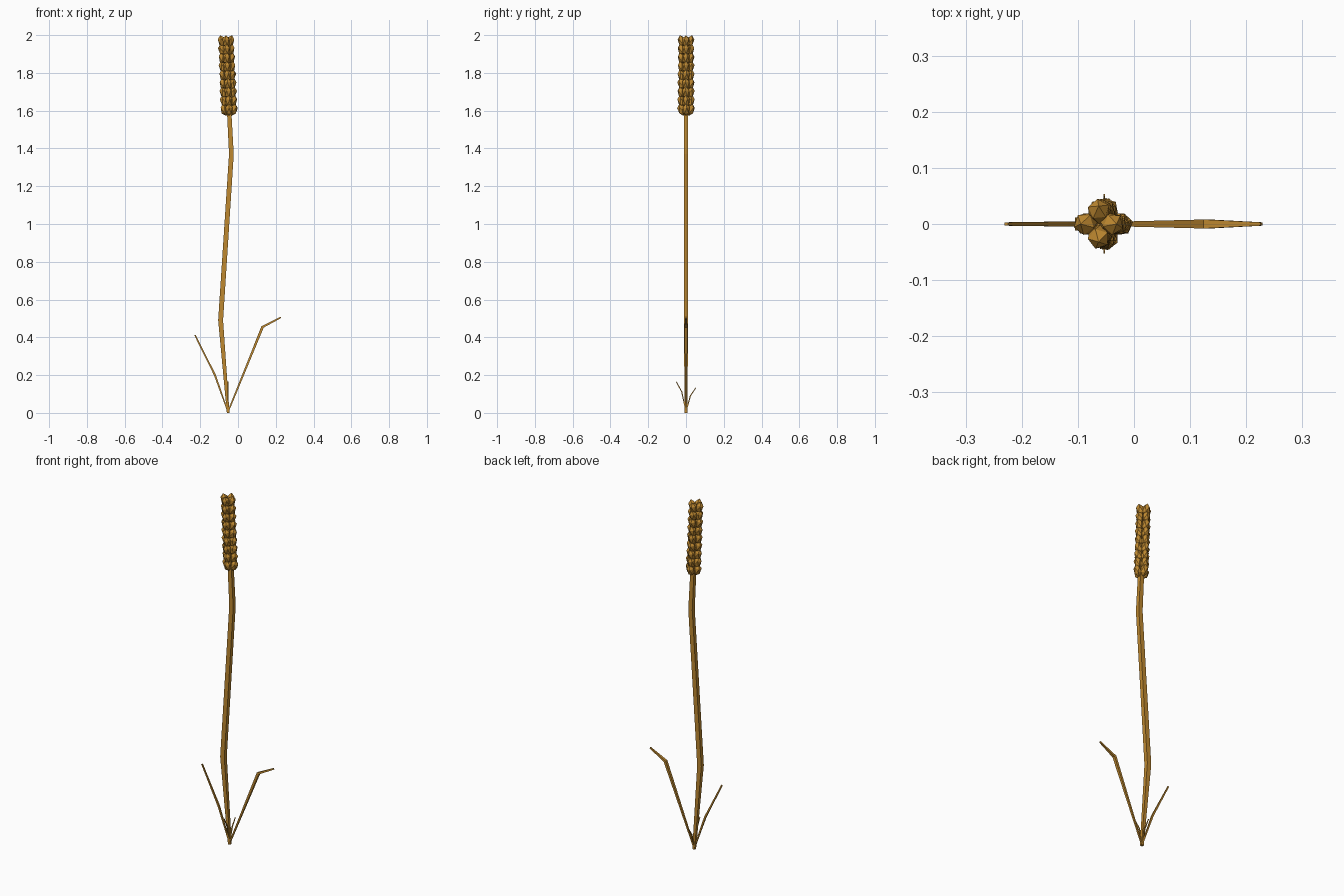
import bpy, bmesh, math, random
from mathutils import Vector, Matrix

if "Cube" in bpy.data.objects:
    bpy.data.objects.remove(bpy.data.objects["Cube"])

random.seed(4)
straw = bpy.data.materials.new("golden straw")
straw.diffuse_color = (0.52, 0.25, 0.03, 1)
straw.use_nodes = True
straw.node_tree.nodes["Principled BSDF"].inputs["Base Color"].default_value = straw.diffuse_color


def finish(bm, name):
    bmesh.ops.recalc_face_normals(bm, faces=bm.faces[:])
    me = bpy.data.meshes.new(name)
    bm.to_mesh(me)
    bm.free()
    me.materials.append(straw)
    ob = bpy.data.objects.new(name, me)
    bpy.context.collection.objects.link(ob)
    return ob


def square_tube(name, path, widths, thick, side):
    """Four-sided tube along a bent path; side is the fixed width direction."""
    bm = bmesh.new()
    pts = [Vector(p) for p in path]
    side = Vector(side)
    rings = []
    for i, p in enumerate(pts):
        t = (pts[min(i + 1, len(pts) - 1)] - pts[max(i - 1, 0)]).normalized()
        n = t.cross(side).normalized()
        w, h = widths[i] / 2, thick[i] / 2
        rings.append([bm.verts.new(p + side * w * a + n * h * b)
                      for a, b in ((1, 1), (-1, 1), (-1, -1), (1, -1))])
    for r, s in zip(rings, rings[1:]):
        for k in range(4):
            bm.faces.new((r[k], r[(k + 1) % 4], s[(k + 1) % 4], s[k]))
    bm.faces.new(rings[0])
    bm.faces.new(rings[-1])
    return finish(bm, name)


# stem, slightly bent and running up inside the ear
square_tube("stem",
            [(-0.052, 0, 0.0), (-0.092, 0, 0.49), (-0.035, 0, 1.37),
             (-0.047, 0, 1.60), (-0.060, 0, 1.94)],
            [0.014, 0.023, 0.023, 0.022, 0.014],
            [0.014, 0.026, 0.025, 0.023, 0.014], (0, 1, 0))

# two long leaves in the front plane, two short ones front and back
base = (-0.053, 0, 0.005)
square_tube("right_leaf", [base, (0.13, 0, 0.455), (0.227, 0, 0.506)],
            [0.007, 0.016, 0.006], [0.007, 0.014, 0.008], (0, 1, 0))
square_tube("left_leaf", [base, (-0.122, 0, 0.20), (-0.228, 0, 0.412)],
            [0.006, 0.009, 0.006], [0.006, 0.010, 0.007], (0, 1, 0))
square_tube("front_leaf", [base, (-0.053, -0.022, 0.11), (-0.053, -0.051, 0.165)],
            [0.004, 0.005, 0.003], [0.004, 0.006, 0.004], (1, 0, 0))
square_tube("back_leaf", [base, (-0.053, 0.023, 0.09), (-0.053, 0.052, 0.133)],
            [0.004, 0.005, 0.003], [0.004, 0.006, 0.004], (1, 0, 0))

# ear: four columns of faceted grains leaning outwards
bm = bmesh.new()
rows = 9
for row in range(rows):
    f = row / (rows - 1)
    for k in range(4):
        a = k * math.pi / 2
        out = Vector((math.cos(a), math.sin(a), 0))
        z = 1.605 + f * 0.362
        c = Vector((-0.048 - 0.015 * f, 0, z)) + out * (0.024 - 0.002 * f)
        tilt = Matrix.Rotation(math.radians(17), 4, out.cross(Vector((0, 0, 1))) * -1)
        spin = Matrix.Rotation(random.uniform(0, math.tau), 4, 'Z')
        size = Matrix.Diagonal((0.0215, 0.0215, 0.034, 1))
        m = Matrix.Translation(c) @ tilt @ size @ spin
        bmesh.ops.create_icosphere(bm, subdivisions=1, radius=1, matrix=m)
finish(bm, "ear_grains")
